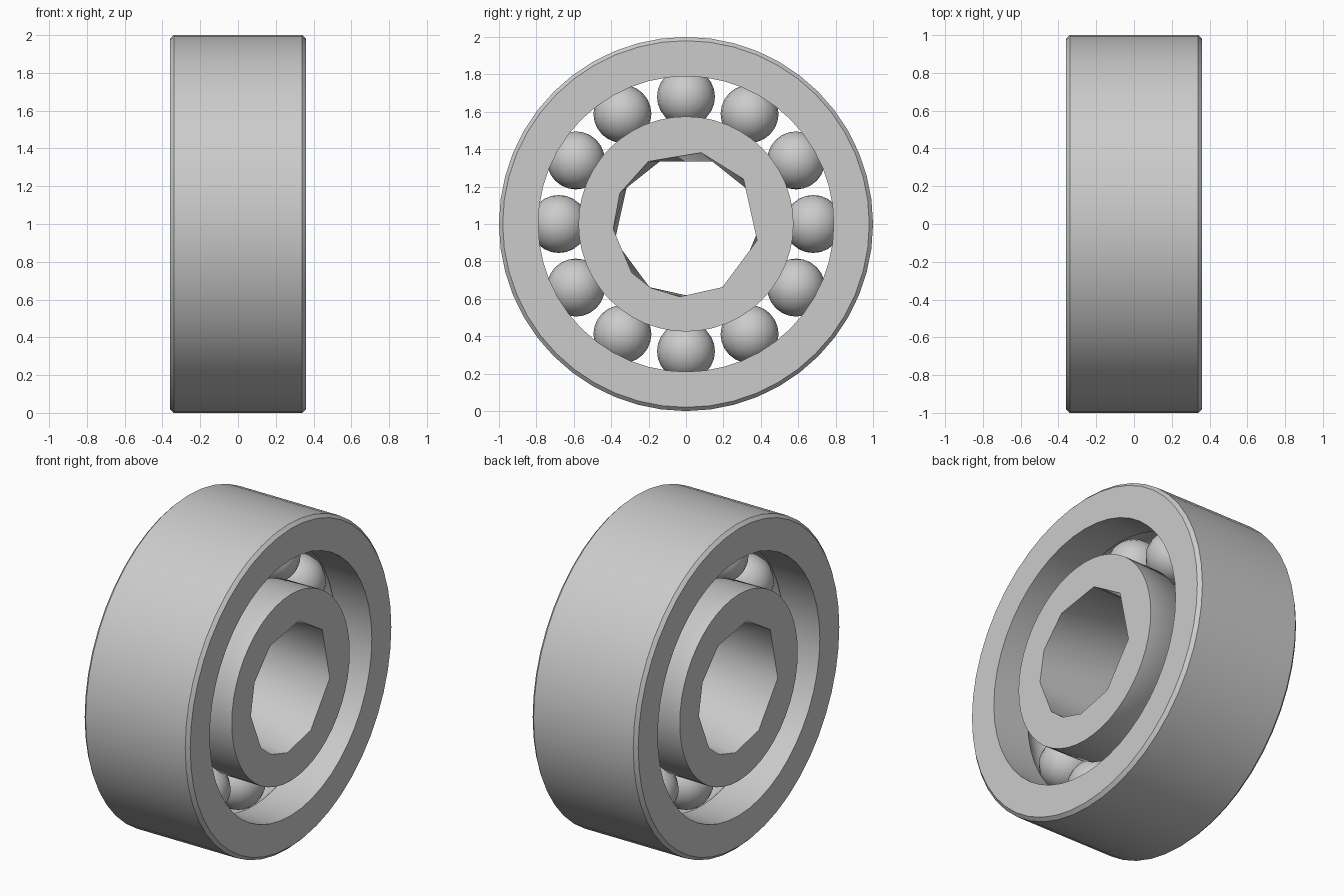
import bpy
import bmesh
from math import sin, cos, radians, pi, asin

if "Cube" in bpy.data.objects:
    bpy.data.objects.remove(bpy.data.objects["Cube"])

HALF = 0.36          # half width of the rings
BALL_R = 0.155
PITCH = 0.68         # radius of the ball circle
SEGMENTS = 48

steel = bpy.data.materials.new("steel grey")
steel.use_nodes = True
colour = (0.6, 0.6, 0.6, 1)
steel.diffuse_color = colour
steel.node_tree.nodes["Principled BSDF"].inputs["Base Color"].default_value = colour


def finish(bm, name, sharp_angle):
    bmesh.ops.recalc_face_normals(bm, faces=bm.faces)
    mesh = bpy.data.meshes.new(name)
    bm.to_mesh(mesh)
    bm.free()
    mesh.materials.append(steel)
    obj = bpy.data.objects.new(name, mesh)
    obj.location.z = 1
    bpy.context.collection.objects.link(obj)
    bpy.ops.object.select_all(action="DESELECT")
    bpy.context.view_layer.objects.active = obj
    obj.select_set(True)
    bpy.ops.object.shade_smooth_by_angle(angle=radians(sharp_angle))
    return obj


def loop(bm, x, radius, angles):
    return [bm.verts.new((x, radius * cos(a), radius * sin(a))) for a in angles]


def skin(bm, a, b):
    n = len(a)
    for i in range(n):
        bm.faces.new((a[i], a[(i + 1) % n], b[(i + 1) % n], b[i]))


def edges_of(verts):
    pairs = zip(verts, verts[1:] + verts[:1])
    return [next(e for e in v.link_edges if w in e.verts) for v, w in pairs]


def raceway(radius, side, steps=8):
    """Track profile from -x to +x with a round groove that seats the balls."""
    spread = pi / 2 - asin(abs(radius - PITCH) / BALL_R)
    r = BALL_R + 0.003
    arc = [spread * (2 * i / steps - 1) for i in range(steps + 1)]
    groove = [(r * sin(t), PITCH + side * r * cos(t)) for t in arc]
    return [(-HALF, radius)] + groove + [(HALF, radius)]


circle = [2 * pi * i / SEGMENTS for i in range(SEGMENTS)]

# Outer ring: chamfered rim, flat sides and grooved inner track
bm = bmesh.new()
c = 0.02
profile = raceway(0.79, 1) + [(HALF, 1 - c), (HALF - c, 1), (c - HALF, 1), (-HALF, 1 - c)]
loops = [loop(bm, x, r, circle) for x, r in profile]
for a, b in zip(loops, loops[1:] + loops[:1]):
    skin(bm, a, b)
finish(bm, "outer_ring", 30)

# Inner ring: grooved outer track, flat sides and a coarse faceted bore
bm = bmesh.new()
loops = [loop(bm, x, r, circle) for x, r in raceway(0.575, -1)]
for a, b in zip(loops, loops[1:]):
    skin(bm, a, b)
corners = [radians(a) for a in (78, 38, -13, -60, -95, -119, -138, -176, -205, -239)]
near = loop(bm, HALF, 0.39, corners)
far = loop(bm, -HALF, 0.39, [pi - a for a in reversed(corners)])
skin(bm, near, far)
for rim, bore in ((loops[-1], near), (loops[0], far)):
    bmesh.ops.triangle_fill(bm, use_beauty=True, edges=edges_of(rim) + edges_of(bore))
finish(bm, "inner_ring", 55)

# Twelve balls in the track
for i in range(12):
    a = i * pi / 6
    bm = bmesh.new()
    bmesh.ops.create_uvsphere(bm, u_segments=18, v_segments=12, radius=BALL_R)
    ball = finish(bm, f"ball_{i + 1}", 60)
    ball.location = (0, PITCH * cos(a), 1 + PITCH * sin(a))
